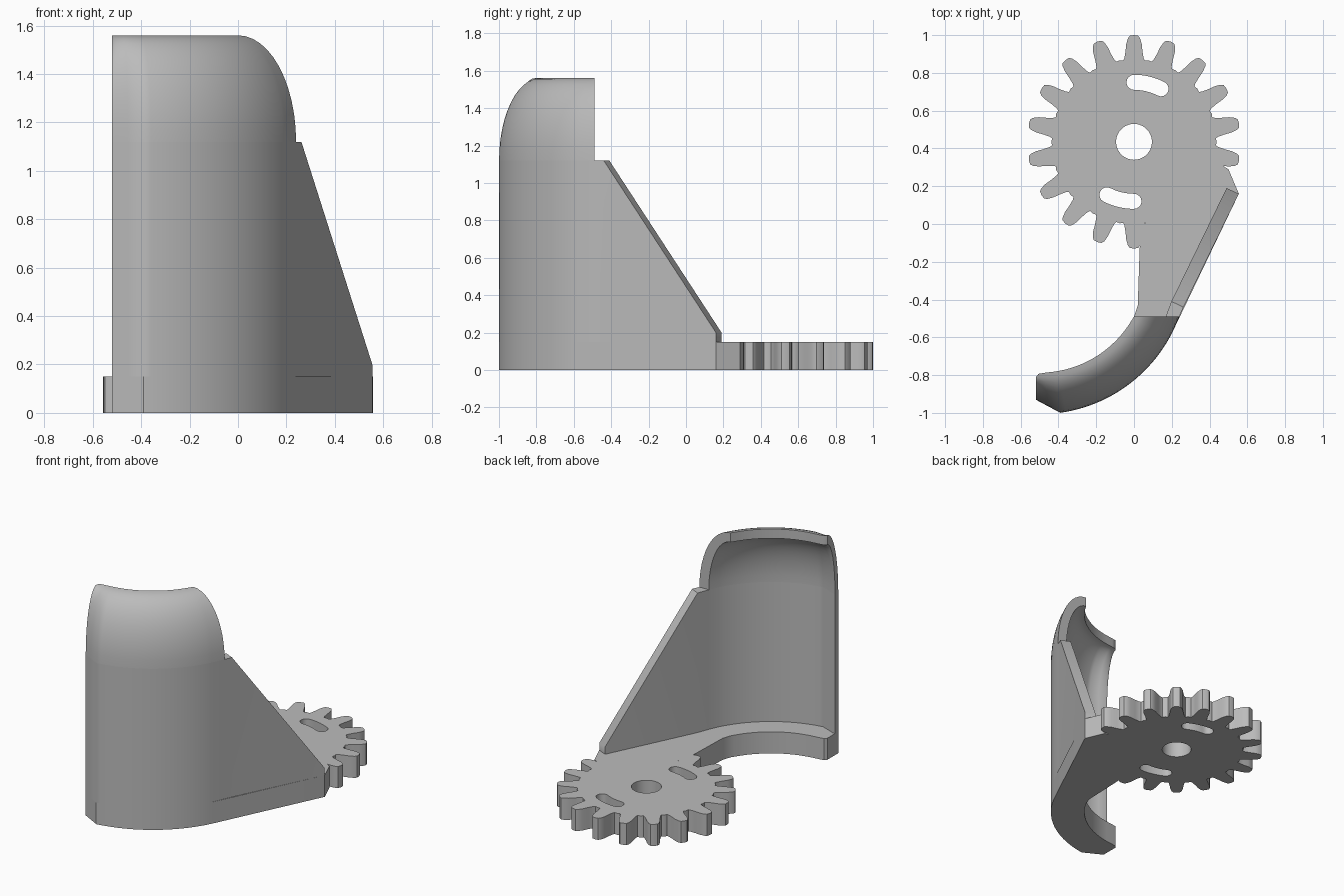
import bpy, bmesh
from math import sin, cos, pi, radians
from mathutils import Vector

cube = bpy.data.objects.get("Cube")
if cube:
    bpy.data.objects.remove(cube, do_unlink=True)

GREY = (0.5, 0.5, 0.5, 1)
mat = bpy.data.materials.new("plain grey")
mat.use_nodes = True
mat.diffuse_color = GREY
for node in mat.node_tree.nodes:
    if node.type == 'BSDF_PRINCIPLED':
        node.inputs["Base Color"].default_value = GREY

PLATE = 0.15       # thickness of gear and arm
SHOULDER = 1.12    # height where the hood starts
TOP = 1.56
WALL = 0.3         # wall thickness as a share of the ledge width
HUB = Vector((0, 0.435))
BEND = Vector((-0.5, -0.22))


def polar(centre, r, degrees):
    a = radians(degrees)
    return centre + Vector((cos(a), sin(a))) * r


def finish(bm, name, angle):
    bmesh.ops.recalc_face_normals(bm, faces=bm.faces[:])
    mesh = bpy.data.meshes.new(name)
    bm.to_mesh(mesh)
    bm.free()
    mesh.materials.append(mat)
    ob = bpy.data.objects.new(name, mesh)
    bpy.context.collection.objects.link(ob)
    bpy.ops.object.select_all(action='DESELECT')
    ob.select_set(True)
    bpy.context.view_layer.objects.active = ob
    bpy.ops.object.shade_smooth_by_angle(angle=radians(angle))
    return ob


def plate(name, loops):
    """Extrude an outline, with any further loops as holes."""
    bm = bmesh.new()
    for loop in loops:
        vs = [bm.verts.new((p[0], p[1], 0)) for p in loop]
        for a, b in zip(vs, vs[1:] + vs[:1]):
            bm.edges.new((a, b))
    bmesh.ops.triangle_fill(bm, use_beauty=True, edges=bm.edges[:], normal=(0, 0, 1))
    out = bmesh.ops.extrude_face_region(bm, geom=bm.faces[:])
    top = [g for g in out["geom"] if isinstance(g, bmesh.types.BMVert)]
    bmesh.ops.translate(bm, verts=top, vec=(0, 0, PLATE))
    return finish(bm, name, 30)


def sweep(name, sections, angle):
    """Skin a run of closed cross-sections and cap both ends."""
    bm = bmesh.new()
    rings = [[bm.verts.new(p) for p in s] for s in sections]
    n = len(rings[0])
    for r, s in zip(rings, rings[1:]):
        for i in range(n):
            j = (i + 1) % n
            bm.faces.new((r[i], r[j], s[j], s[i]))
    bm.faces.new(rings[0])
    bm.faces.new(rings[-1])
    return finish(bm, name, angle)


def at(pair, f, z):
    p = pair[0].lerp(pair[1], f)
    return (p.x, p.y, z)


# Paired outer and inner points along the curved claw, right edge to tip
STEPS = 24
curve = [(Vector((0.24, -0.49)), Vector((0, -0.49)))]
for i in range(STEPS + 1):
    t = i / STEPS
    curve.append((polar(BEND, 0.787, -27 - 55 * t), polar(BEND, 0.567, -31 - 51 * t)))
curve += [(Vector((-0.455, -0.965)), Vector((-0.475, -0.788))),
          (Vector((-0.505, -0.938)), Vector((-0.505, -0.793))),
          (Vector((-0.52, -0.93)), Vector((-0.52, -0.81)))]

# Gear with involute-like teeth, a centre bore and two curved slots
TEETH = 18
flank = [(0.434, 0.057), (0.446, 0.051), (0.48, 0.045), (0.52, 0.041),
         (0.55, 0.032), (0.562, 0.022)]
gear = []
for k in range(TEETH):
    mid = 90 + k * 360 / TEETH
    side = [(r, w / r * 180 / pi) for r, w in flank]
    gear += [polar(HUB, r, mid - a) for r, a in side]
    gear.append(polar(HUB, 0.565, mid))
    gear += [polar(HUB, r, mid + a) for r, a in reversed(side)]
    gear.append(polar(HUB, 0.438, mid + 180 / TEETH))
bore = [polar(HUB, 0.095, a) for a in range(0, 360, 10)]


def slot(start, end, r=0.315, half=0.04):
    n = 8
    sweep_a = [start + (end - start) * i / n for i in range(n + 1)]
    pts = [polar(HUB, r + half, a) for a in sweep_a]
    pts += [polar(polar(HUB, r, end), half, end + 180 * i / n) for i in range(1, n)]
    pts += [polar(HUB, r - half, a) for a in reversed(sweep_a)]
    pts += [polar(polar(HUB, r, start), half, start + 180 + 180 * i / n) for i in range(1, n)]
    return pts


plate("gear", [gear, bore, slot(63, 90), slot(243, 270)])

# Flat arm joining the gear to the ledge under the claw
arm = [(-0.52, -0.93)] + [tuple(o) for o, _ in reversed(curve[1:-3])]
arm += [(0.555, 0.16), (0.5, 0.29), (0.4, 0.35), (0.2, 0.1), (0.04, -0.01),
        (0.03, -0.13), (0.02, -0.43)]
arm += [tuple(i) for _, i in curve]
plate("arm", [arm])

# Upright wall: sloping straight fin, then the curved claw
wall = [(Vector((0.555, 0.16)), Vector((0.49, 0.19)), 0.2),
        (Vector((0.262, -0.44)), Vector((0.198, -0.41)), SHOULDER)]
wall += [(o, o.lerp(i, WALL), SHOULDER) for o, i in curve]
sweep("claw_wall", [[(o.x, o.y, PLATE), (o.x, o.y, z), (w.x, w.y, z), (w.x, w.y, PLATE)]
                    for o, w, z in wall], 40)

# Hood curling inward above the shoulder
ARC = [pi / 2 * i / 12 for i in range(13)]
RISE = TOP - SHOULDER
hood = []
for pair in curve:
    ring = [at(pair, 1 - cos(t), SHOULDER + RISE * sin(t)) for t in ARC]
    ring += [at(pair, 1 - (1 - WALL) * cos(t), SHOULDER + (RISE - 0.065) * sin(t))
             for t in reversed(ARC)]
    hood.append(ring)
sweep("claw_hood", hood, 40)
